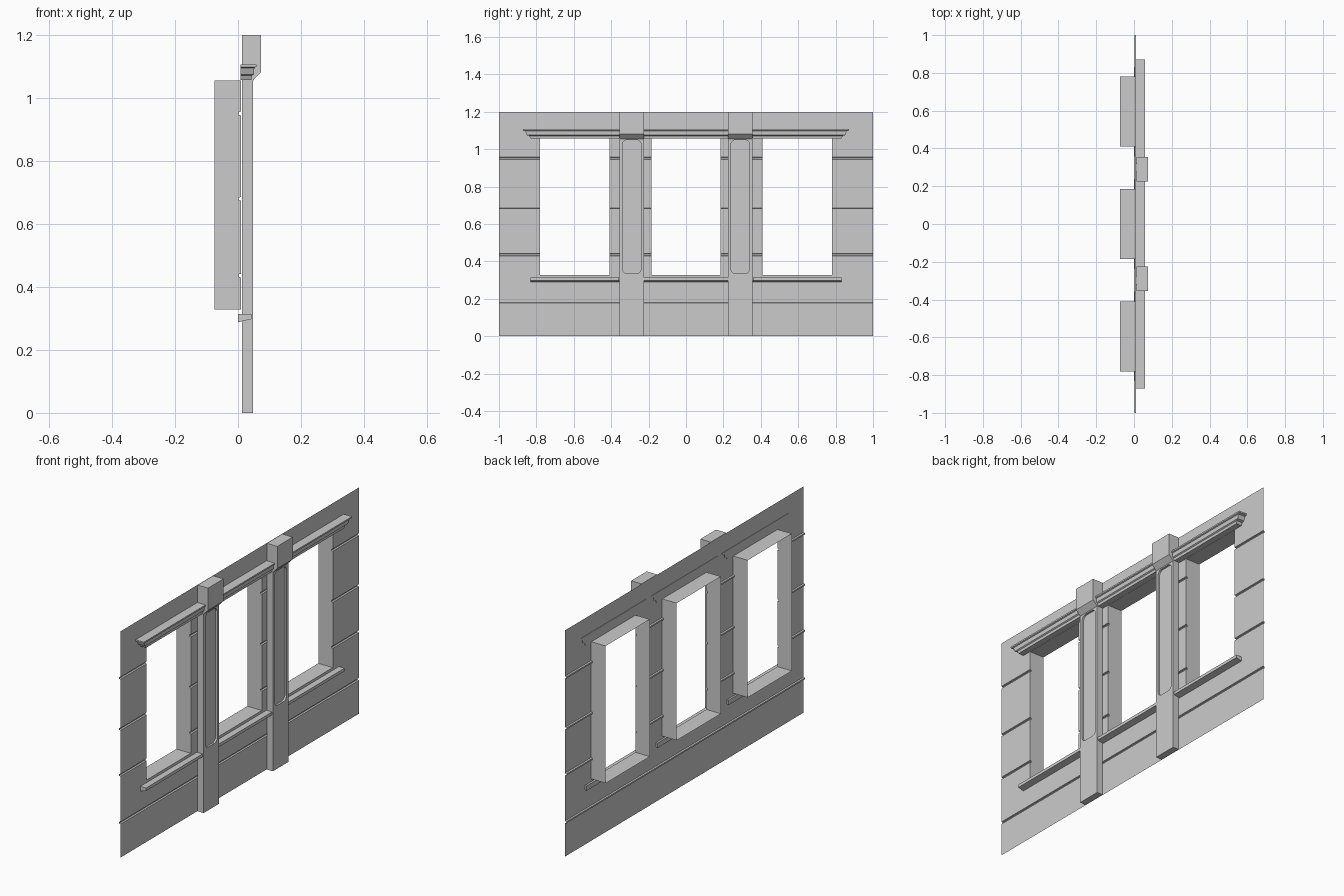
import bpy, math

if "Cube" in bpy.data.objects:
    bpy.data.objects.remove(bpy.data.objects["Cube"])

WALL_X, BACK_X = 0.01, -0.075
WIN_Z0, WIN_Z1, TOP = 0.328, 1.056, 1.2
WIN_HALF = 0.185
WIN_Y = (-0.595, 0.0, 0.595)
PIL_Y = (-0.29, 0.29)
GROOVES = (0.183, 0.436, 0.68, 0.951)


def make(name, verts, faces):
    me = bpy.data.meshes.new(name)
    me.from_pydata(verts, [], faces)
    ob = bpy.data.objects.new(name, me)
    bpy.context.collection.objects.link(ob)
    return ob


def loft(name, rings, caps=True):
    """Join equal-length closed rings of points with quads, cap the ends."""
    n = len(rings[0])
    verts = [p for r in rings for p in r]
    faces = [(k * n + i, k * n + (i + 1) % n, (k + 1) * n + (i + 1) % n, (k + 1) * n + i)
             for k in range(len(rings) - 1) for i in range(n)]
    if caps:
        faces += [tuple(reversed(range(n))), tuple(range(len(verts) - n, len(verts)))]
    ob = make(name, verts, faces)
    bpy.context.view_layer.objects.active = ob
    bpy.ops.object.mode_set(mode='EDIT')
    bpy.ops.mesh.select_all(action='SELECT')
    bpy.ops.mesh.normals_make_consistent(inside=False)
    bpy.ops.object.mode_set(mode='OBJECT')
    return ob


def wall_profile(z0, z1):
    """Wall section (x, z) from z0 up to z1 with the horizontal grooves."""
    pts = [(WALL_X, z0)]
    for g in GROOVES:
        if z0 < g < z1:
            pts += [(WALL_X, g - 0.006), (0.002, g - 0.004), (0.002, g + 0.004), (WALL_X, g + 0.006)]
    return pts + [(WALL_X, z1)]


# Wall sheet: bands below and above the windows, piers between them
def wall_strip(name, y0, y1, z0, z1):
    prof = wall_profile(z0, z1)
    verts = [(x, y, z) for x, z in prof for y in (y0, y1)]
    make(name, verts, [(2 * i, 2 * i + 1, 2 * i + 3, 2 * i + 2) for i in range(len(prof) - 1)])


wall_strip("wall_lower_band", -1, 1, 0, WIN_Z0)
wall_strip("wall_upper_band", -1, 1, WIN_Z1, TOP)
edges = [-1] + [c + s * WIN_HALF for c in WIN_Y for s in (-1, 1)] + [1]
for i in range(0, len(edges), 2):
    wall_strip("wall_pier", edges[i], edges[i + 1], WIN_Z0, WIN_Z1)

# Cornice levels: front x, half length, z
CORNICE = [(0.042, 0.237, 1.057), (0.044, 0.243, 1.071), (0.050, 0.256, 1.075),
           (0.052, 0.264, 1.096), (0.058, 0.277, 1.099), (0.058, 0.277, 1.107)]
# Sill section (x, z)
SILL = [(0.0, 0.288), (0.043, 0.298), (0.043, 0.314), (0.0, 0.314)]

for c in WIN_Y:
    # Window reveal: sides notched where the grooves run out, plus head and base
    prof = wall_profile(WIN_Z0, WIN_Z1) + [(BACK_X, WIN_Z1), (BACK_X, WIN_Z0)]
    n = len(prof)
    a, b = c - WIN_HALF, c + WIN_HALF
    verts = [(x, a, z) for x, z in prof] + [(x, b, z) for x, z in prof]
    make("window_reveal", verts, [
        tuple(range(n)), tuple(reversed(range(n, 2 * n))),
        (0, n - 1, 2 * n - 1, n), (n - 3, 2 * n - 3, 2 * n - 2, n - 2)])
    # Cornice over the window with moulded ends
    loft("cornice", [[(0.008, c - h, z), (x, c - h, z), (x, c + h, z), (0.008, c + h, z)]
                     for x, h, z in CORNICE])
    # Sill under the window
    loft("window_sill", [[(x, c + s * 0.237, z) for x, z in SILL] for s in (-1, 1)])

# Pilasters with flared head and a sunken round-cornered panel
PILASTER = [(0.012, 0), (0.047, 0), (0.047, 1.055), (0.073, 1.082), (0.073, TOP), (0.012, TOP)]


def rounded_rect(x, cy, hy, z0, z1, r, seg=6):
    corners = [(cy + hy - r, z1 - r), (cy - hy + r, z1 - r),
               (cy - hy + r, z0 + r), (cy + hy - r, z0 + r)]
    return [(x, y + r * math.cos(t), z + r * math.sin(t))
            for k, (y, z) in enumerate(corners)
            for t in [(k + j / seg) * math.pi / 2 for j in range(seg + 1)]]


for c in PIL_Y:
    pil = loft("pilaster", [[(x, c + s * 0.065, z) for x, z in PILASTER] for s in (-1, 1)])
    cutter = loft("panel_cutter", [rounded_rect(x, c, 0.05, 0.336, 1.049, 0.025)
                                   for x in (0.037, 0.06)])
    mod = pil.modifiers.new("panel", 'BOOLEAN')
    mod.operation, mod.solver, mod.object = 'DIFFERENCE', 'EXACT', cutter
    bpy.context.view_layer.objects.active = pil
    bpy.ops.object.modifier_apply(modifier=mod.name)
    bpy.data.objects.remove(cutter)
